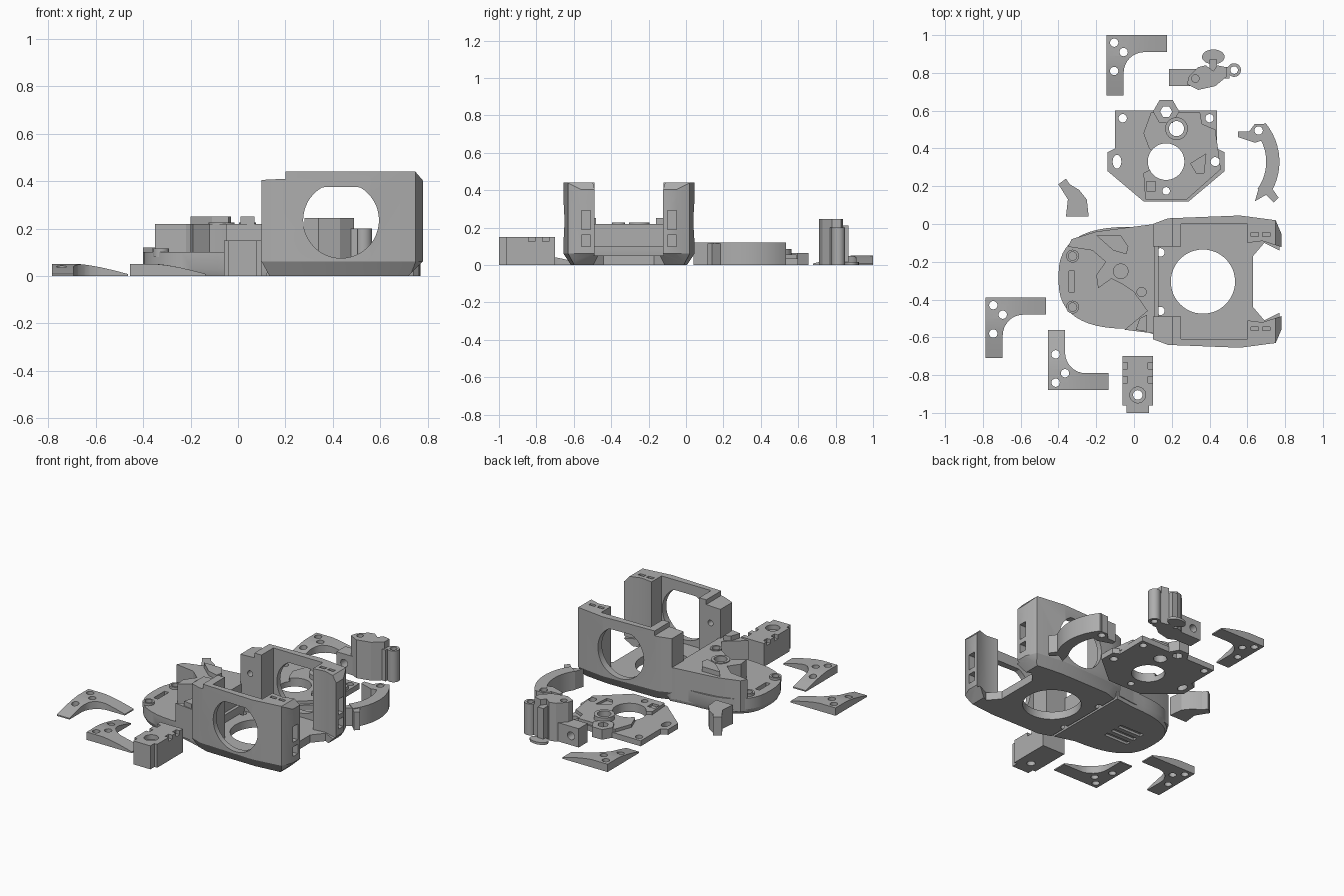
import bpy, bmesh, math

cube = bpy.data.objects.get("Cube")
if cube:
    bpy.data.objects.remove(cube, do_unlink=True)

grey = bpy.data.materials.new("plain grey")
grey.use_nodes = True
shade = (.42, .42, .42, 1)
grey.diffuse_color = shade
grey.node_tree.nodes["Principled BSDF"].inputs["Base Color"].default_value = shade
parts = []


def finish(name, bm):
    bmesh.ops.recalc_face_normals(bm, faces=bm.faces[:])
    mesh = bpy.data.meshes.new(name)
    bm.to_mesh(mesh)
    bm.free()
    mesh.materials.append(grey)
    obj = bpy.data.objects.new(name, mesh)
    bpy.context.collection.objects.link(obj)
    return obj


def extrude(name, outline, low, high, axis="Z", inset=0, bevel_height=0):
    """Extrude an outline along an axis; inset narrows the bottom edge."""
    bm = bmesh.new()
    middle_a = sum(a for a, b in outline) / len(outline)
    middle_b = sum(b for a, b in outline) / len(outline)
    levels = [(low, inset), (high, 0)]
    if inset:
        levels.insert(1, (low + bevel_height, 0))
    loops = []
    for height, pull in levels:
        loop = []
        for a, b in outline:
            reach = math.hypot(middle_a - a, middle_b - b)
            a += pull * (middle_a - a) / reach
            b += pull * (middle_b - b) / reach
            place = {"Z": (a, b, height), "Y": (a, height, b), "X": (height, a, b)}[axis]
            loop.append(bm.verts.new(place))
        loops.append(loop)
    bm.faces.new(loops[0])
    bm.faces.new(loops[-1])
    for lower, upper in zip(loops, loops[1:]):
        for i in range(len(outline)):
            bm.faces.new((lower[i - 1], lower[i], upper[i], upper[i - 1]))
    return finish(name, bm)


def solid(name, outline, low, high, **options):
    obj = extrude(name, outline, low, high, **options)
    parts.append(obj)
    return obj


def ring(x, y, radius, sides=32, stretch=1):
    turns = [math.tau * i / sides for i in range(sides)]
    return [(x + radius * math.cos(t), y + stretch * radius * math.sin(t)) for t in turns]


def rect(x, y, width, depth):
    """Rectangle given by its centre and size."""
    w, d = width / 2, depth / 2
    return [(x - w, y - d), (x + w, y - d), (x + w, y + d), (x - w, y + d)]


def band(x, y, inner, outer, start, end, steps=12):
    """Curved strip between two radii, angles in degrees."""
    angles = [math.radians(start + (end - start) * i / steps) for i in range(steps + 1)]
    def arc(radius, order):
        return [(x + radius * math.cos(t), y + radius * math.sin(t)) for t in order]
    return arc(outer, angles) + arc(inner, angles[::-1])


def mirror_y(half, middle):
    return half + [(x, 2 * middle - y) for x, y in half[::-1]]


def mirror_x(half, middle):
    return half + [(2 * middle - x, y) for x, y in half[::-1]]


def cut(obj, outline, low=-1, high=1, axis="Z"):
    cutter = extrude("cutter", outline, low, high, axis)
    mod = obj.modifiers.new("cut", "BOOLEAN")
    mod.operation, mod.solver, mod.object = "DIFFERENCE", "EXACT", cutter
    bpy.context.view_layer.objects.active = obj
    bpy.ops.object.modifier_apply(modifier=mod.name)
    bpy.data.objects.remove(cutter, do_unlink=True)


def collar(name, x, y, outer, inner, low, high):
    obj = solid(name, ring(x, y, outer), low, high)
    cut(obj, ring(x, y, inner))


# Housing: walled cradle, symmetric about its long axis
mid = -.305
wall_top, deck_top, low_top = .44, .22, .1
cradle = solid("housing_cradle", mirror_y(
    [(.1, 0), (.18, .03), (.56, .045), (.75, .02), (.78, -.05), (.78, -.12)], mid),
    0, wall_top, inset=.04, bevel_height=.06)
cut(cradle, mirror_y([(0, -.12), (.25, -.12), (.25, 0), (.6, 0), (.6, -.1),
                      (.68, -.09), (.9, -.16)], mid), .05)
cut(cradle, mirror_y([(.9, -.17), (.77, -.14), (.69, -.1), (.63, -.17)], mid))
cut(cradle, [(x, min(z, .375)) for x, z in ring(.435, .235, .16, 48)], axis="Y")
cut(cradle, ring(.365, mid, .17, 48))
cut(cradle, [(0, .4), (.2, .41), (.2, .5), (0, .5)], axis="Y")
cut(cradle, [(.74, .45), (.8, .38), (.8, .5)], axis="Y")
cut(cradle, [(.7, -.02), (.8, .08), (.8, -.02)], axis="Y")
for side in (-1, 1):
    # screw holes, post pockets and top slots
    cut(cradle, ring(.14, mid + side * .155, .022))
    cut(cradle, ring(.17, .3, .018), *sorted((mid + side * .1, mid + side * .24)), axis="Y")
    post = mid + side * .23
    for z, height in ((.13, .06), (.24, .1)):
        cut(cradle, rect(post, z, .05, height), .73, axis="X")
    for x in (.64, .7):
        cut(cradle, rect(x, post + side * .02, .04, .02), .41)

# Housing: low deck with a rounded nose
def squircle(t):
    c, s = math.cos(t), math.sin(t)
    return (-.4 * abs(c) ** .75, mid + .02 + .27 * math.copysign(abs(s) ** .75, s))


nose = [squircle(math.pi * (i / 24 - .5)) for i in range(25)]
deck = solid("housing_low_deck", [(.13, -.59)] + nose + [(.13, 0)], 0, low_top,
             inset=.015, bevel_height=.03)
for side in (-1, 1):
    y = mid + side * .135
    cut(deck, ring(-.325, y, .022), .03)
    collar("screw_collar", -.325, y, .034, .022, .08, .115)
cut(deck, rect(-.33, mid, .03, .11), .04)
for i in range(3):
    cut(deck, rect(-.18, mid + .06 * (i - 1), .17, .03), high=.015)

# Housing: raised deck, pivot collars and pads
upper = solid("housing_raised_deck", [
    (.11, -.58), (-.05, -.56), (.07, -.46), (0, -.36), (-.06, -.32), (-.12, -.29), (-.19, -.34),
    (-.2, -.27), (-.15, -.2), (-.22, -.14), (-.35, -.12), (-.33, -.08), (-.2, -.04), (.11, 0)],
    .02, deck_top)
for x, y, radius in ((-.07, -.25, .055), (.04, -.36, .035)):
    cut(upper, ring(x, y, radius * .7), low_top)
    collar("pivot_collar", x, y, radius, radius * .7, low_top, deck_top + .006)
for pad in ([(-.2, -.06), (-.07, -.06), (-.03, -.12), (-.04, -.16), (-.11, -.14)],
            [(.01, -.56), (.07, -.57), (.07, -.48), (.03, -.5)]):
    solid("raised_pad", pad, .2, .25)

# Base plate with raised middle, collar and nut seat
axis_x = .17
plate = solid("base_plate", mirror_x(
    [(.44, .6), (.44, .4), (.48, .38), (.48, .28), (.29, .12)], axis_x), 0, .035)
rim = solid("plate_raised_half", [
    (.09, .59), (.05, .48), (.08, .4), (axis_x, .33), (.05, .27), (.06, .13),
    (.28, .13), (.46, .29), (.43, .5), (.36, .53), (.35, .59)], .02, .055)
nut = solid("nut_seat", ring(axis_x, .595, .07, 6), 0, .065)
for part in (plate, rim):
    for x, y, radius in ((axis_x, .33, .097), (.225, .505, .04), (axis_x, .175, .02), (.43, .33, .024)):
        cut(part, ring(x, y, radius))
for part in (plate, rim, nut):
    cut(part, ring(axis_x, .595, .032, 6))
for side in (-1, 1):
    cut(plate, ring(axis_x + side * .23, .56, .022))
cut(plate, ring(-.09, .33, .023, stretch=1.6))
cut(rim, [(.3, .32), (.38, .37), (.37, .27), (.33, .27)], .04)
cut(rim, rect(.09, .2, .05, .05), .04)
collar("plate_collar", .225, .505, .06, .04, .02, .085)


# Corner brackets, thinning towards both tips
def bracket(name, x, y, flip):
    arm, length, start = .09, .32, .11
    fillet = [(.2 - start * math.sin(t), .2 - start * math.cos(t))
              for t in [math.pi * i / 16 for i in range(9)]]
    obj = solid(name, [(0, 0), (length, 0), (length, arm)] + fillet + [(arm, length), (0, length)],
                0, .05)
    bm = bmesh.new()
    bm.from_mesh(obj.data)
    for i in range(4):
        d = start + i * .05
        for normal in ((1, 0, 0), (0, 1, 0)):
            everything = bm.verts[:] + bm.edges[:] + bm.faces[:]
            bmesh.ops.bisect_plane(bm, geom=everything, plane_co=(d, d, 0), plane_no=normal)
    for v in bm.verts:
        taper = max(0, max(v.co.x, v.co.y) - start) / (length - start)
        if v.co.z > 0:
            v.co.z -= .042 * taper ** 1.4
        v.co.x, v.co.y = x + v.co.x, y + flip * v.co.y
    bmesh.ops.triangulate(bm, faces=bm.faces[:])
    bmesh.ops.recalc_face_normals(bm, faces=bm.faces[:])
    bm.to_mesh(obj.data)
    bm.free()
    for a, b in ((.04, .04), (arm, arm), (.04, .19)):
        cut(obj, ring(x + a, y + flip * b, .022))


bracket("bracket_back", -.145, 1, -1)
bracket("bracket_side", -.785, -.39, -1)
bracket("bracket_front", -.455, -.88, 1)

# Clamp block with a stepped end, edge notches and a countersunk hole
block = solid("clamp_block", mirror_x(
    [(.1, -.7), (.1, -.96), (.08, -.96), (.08, -1)], .02), 0, .15)
cut(block, ring(.02, -.905, .025))
cut(block, ring(.02, -.905, .042), .12)
for y in (-.75, -.825):
    for x in (-.06, .1):
        cut(block, rect(x, y, .05, .036), .125)

# Curved lever with a tail and forked tip
thick = .12
lever = solid("curved_lever", band(.45, .33, .25, .32, -35, 40), 0, thick)
tail = solid("lever_tail", [(.55, .46), (.64, .43), (.7, .45), (.7, .53), (.64, .53), (.61, .49), (.55, .49)],
             0, thick - .002)
for part in (lever, tail):
    cut(part, ring(.66, .495, .022))
solid("lever_fork", [(.64, .12), (.7, .155), (.74, .115), (.765, .14), (.73, .19), (.66, .19)],
      0, thick - .004)

# Small hook
solid("small_hook", [(-.4, .21), (-.36, .24), (-.34, .21), (-.29, .18), (-.25, .13), (-.24, .04),
                     (-.36, .04), (-.35, .13)], 0, thick)

# Latch carrier: foot, tall body, eye and fan tab
foot = solid("latch_foot", rect(.26, .775, .15, .09), 0, thick)
cut(foot, ring(.24, .06, .025), axis="Y")
body = solid("latch_body", [(.28, .74), (.34, .71), (.43, .73), (.49, .78), (.49, .83), (.44, .84),
                            (.42, .81), (.38, .84), (.34, .83), (.29, .78)], 0, .245)
cut(body, ring(.325, .77, .02), .15)
collar("latch_eye", .53, .815, .036, .02, 0, .2)
solid("latch_eye_arm", rect(.48, .8, .05, .06), 0, .2)
solid("latch_neck", rect(.42, .83, .04, .08), 0, .21)
solid("latch_fan", ring(.42, .885, .06, stretch=.65), 0, .015)

# Smooth the round walls, keep hard edges
bpy.ops.object.select_all(action="DESELECT")
for obj in parts:
    obj.select_set(True)
    bpy.context.view_layer.objects.active = obj
bpy.ops.object.shade_smooth_by_angle(angle=math.radians(25))
